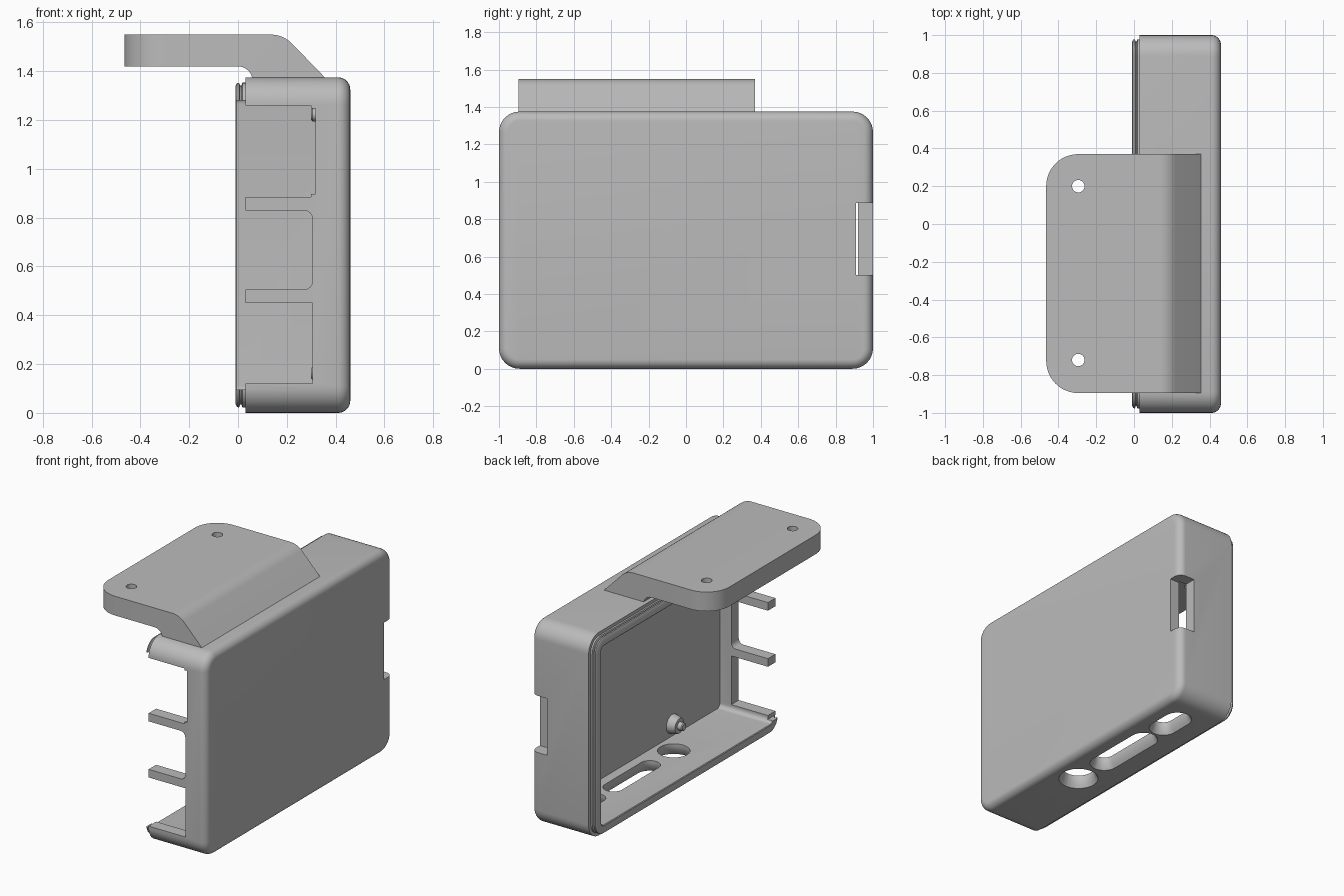
import bpy, bmesh, math
from mathutils import Vector

cube = bpy.data.objects.get("Cube")
if cube:
    bpy.data.objects.remove(cube, do_unlink=True)

mat = bpy.data.materials.new("plain grey")
mat.use_nodes = True
GREY = (0.5, 0.5, 0.5, 1)
mat.diffuse_color = GREY
mat.node_tree.nodes["Principled BSDF"].inputs["Base Color"].default_value = GREY


def rounded(u0, u1, v0, v1, r, n=8):
    """Rounded rectangle as a list of 2D points."""
    pts = []
    corners = [(u1 - r, v1 - r), (u0 + r, v1 - r), (u0 + r, v0 + r), (u1 - r, v0 + r)]
    for k, (cu, cv) in enumerate(corners):
        for i in range(n + 1):
            a = math.pi / 2 * (k + i / n)
            pts.append((cu + r * math.cos(a), cv + r * math.sin(a)))
    return pts


def place(axis, t, pts):
    """Put 2D points on the plane where the axis has value t."""
    if axis == "x":
        return [Vector((t, u, v)) for u, v in pts]
    if axis == "y":
        return [Vector((u, t, v)) for u, v in pts]
    return [Vector((u, v, t)) for u, v in pts]


def loft(name, loops, round_edges=None, radius=0.1):
    """Skin a stack of loops and cap both ends."""
    bm = bmesh.new()
    rings = [[bm.verts.new(p) for p in loop] for loop in loops]
    n = len(rings[0])
    for a, b in zip(rings, rings[1:]):
        for i in range(n):
            j = (i + 1) % n
            bm.faces.new((a[i], a[j], b[j], b[i]))
    bm.faces.new(rings[0])
    bm.faces.new(rings[-1])
    if round_edges:
        edges = [e for e in bm.edges if round_edges(e)]
        bmesh.ops.bevel(bm, geom=edges, offset=radius, segments=12,
                        profile=0.5, affect="EDGES")
    bmesh.ops.recalc_face_normals(bm, faces=bm.faces)
    mesh = bpy.data.meshes.new(name)
    bm.to_mesh(mesh)
    bm.free()
    mesh.materials.append(mat)
    obj = bpy.data.objects.new(name, mesh)
    bpy.context.collection.objects.link(obj)
    return obj


def box(x0, x1, y0, y1, z0, z1):
    sides = [(y0, z0), (y1, z0), (y1, z1), (y0, z1)]
    return loft("cutter", [place("x", x, sides) for x in (x0, x1)])


def activate(obj):
    bpy.ops.object.select_all(action="DESELECT")
    obj.select_set(True)
    bpy.context.view_layer.objects.active = obj


def cut(obj, cutters):
    activate(obj)
    for c in cutters:
        c.hide_render = True
        mod = obj.modifiers.new("cut", "BOOLEAN")
        mod.operation, mod.solver, mod.object = "DIFFERENCE", "EXACT", c
        bpy.ops.object.modifier_apply(modifier=mod.name)
        bpy.data.objects.remove(c, do_unlink=True)


def smooth(obj):
    activate(obj)
    bpy.ops.object.shade_smooth_by_angle(angle=math.radians(30))


# Case shell: hollow tray with a beaded lip round its open side
TOP, WALL, FILLET = 1.375, 0.08, 0.05


def ring(x, inset):
    return place("x", x, rounded(inset - 1, 1 - inset, inset, TOP - inset,
                                 max(0.11 - inset, 0.03)))


section = [(0.39, WALL), (-0.006, WALL), (-0.01, 0.075), (-0.01, 0.036),
           (-0.004, 0.024), (0.004, 0.022), (0.009, 0.034), (0.014, 0.034),
           (0.018, 0.022), (0.03, 0.022), (0.03, 0)]
for i in range(9):
    a = math.pi / 2 * i / 8
    section.append((0.46 - FILLET + FILLET * math.sin(a), FILLET * (1 - math.cos(a))))
shell = loft("case_shell", [ring(x, inset) for x, inset in section])

# Front ports, open towards the lip
front = (-1.1, -0.9)
cut(shell, [
    box(-0.1, 0.03, *front, 0.095, 1.28),
    box(-0.1, 0.305, *front, 0.12, 0.45),
    loft("cutter", [place("y", y, rounded(-0.1, 0.305, 0.505, 0.83, 0.035)) for y in front]),
    box(-0.1, 0.3, *front, 0.885, 1.26),
    box(0.2, 0.317, *front, 0.897, 1.248),
])

# Card notch in the back edge
cut(shell, [box(0.34, 0.5, 0.908, 1.1, 0.5, 0.885)])

# Flared connector holes in the bottom wall: centre y, half length, half width
for cy, half_len, half_wid in [(0.67, 0.135, 0.065), (0.21, 0.26, 0.065), (-0.24, 0.1, 0.1)]:
    loops = []
    for z, flare in [(-0.02, 0.03), (0, 0.025), (0.02, 0.012), (0.045, 0.003), (0.06, 0), (0.12, 0)]:
        w, h = half_wid + flare, half_len + flare
        loops.append(place("z", z, rounded(0.26 - w, 0.26 + w, cy - h, cy + h, w - 0.0005)))
    cut(shell, [loft("cutter", loops)])
smooth(shell)

# Board pegs on the inner floor: collar with a pin
for y in (0.843, -0.41):
    for z in (0.163, 1.222):
        loops = []
        for x, r in [(0.4, 0.065), (0.365, 0.06), (0.335, 0.05), (0.335, 0.027),
                     (0.306, 0.027), (0.3, 0.021)]:
            loops.append(place("x", x, [(y + r * math.cos(i * math.pi / 12),
                                         z + r * math.sin(i * math.pi / 12)) for i in range(24)]))
        smooth(loft("board_peg", loops))

# Mounting bracket: bent plate on top with two screw holes
profile = [(-0.465, 1.42), (0, 1.42)]
for i in range(1, 7):
    a = math.pi / 2 * i / 6
    profile.append((0.06 * math.sin(a), 1.36 + 0.06 * math.cos(a)))
profile.append((0.37, 1.36))
for i in range(9):
    a = math.pi / 4 * (1 - i / 8)
    profile.append((0.135 + 0.12 * math.sin(a), 1.43 + 0.12 * math.cos(a)))
profile.append((-0.465, 1.55))


def outer_corner(edge):
    a, b = edge.verts
    return a.co.x < -0.46 and b.co.x < -0.46 and abs(a.co.y - b.co.y) < 0.01


bracket = loft("mounting_bracket", [place("y", y, profile) for y in (-0.895, 0.37)],
               outer_corner, 0.17)
cut(bracket, [loft("cutter", [place("z", z, rounded(-0.328, -0.262, y - 0.033, y + 0.033, 0.0329))
                              for z in (1.3, 1.7)]) for y in (0.2, -0.72)])
smooth(bracket)
